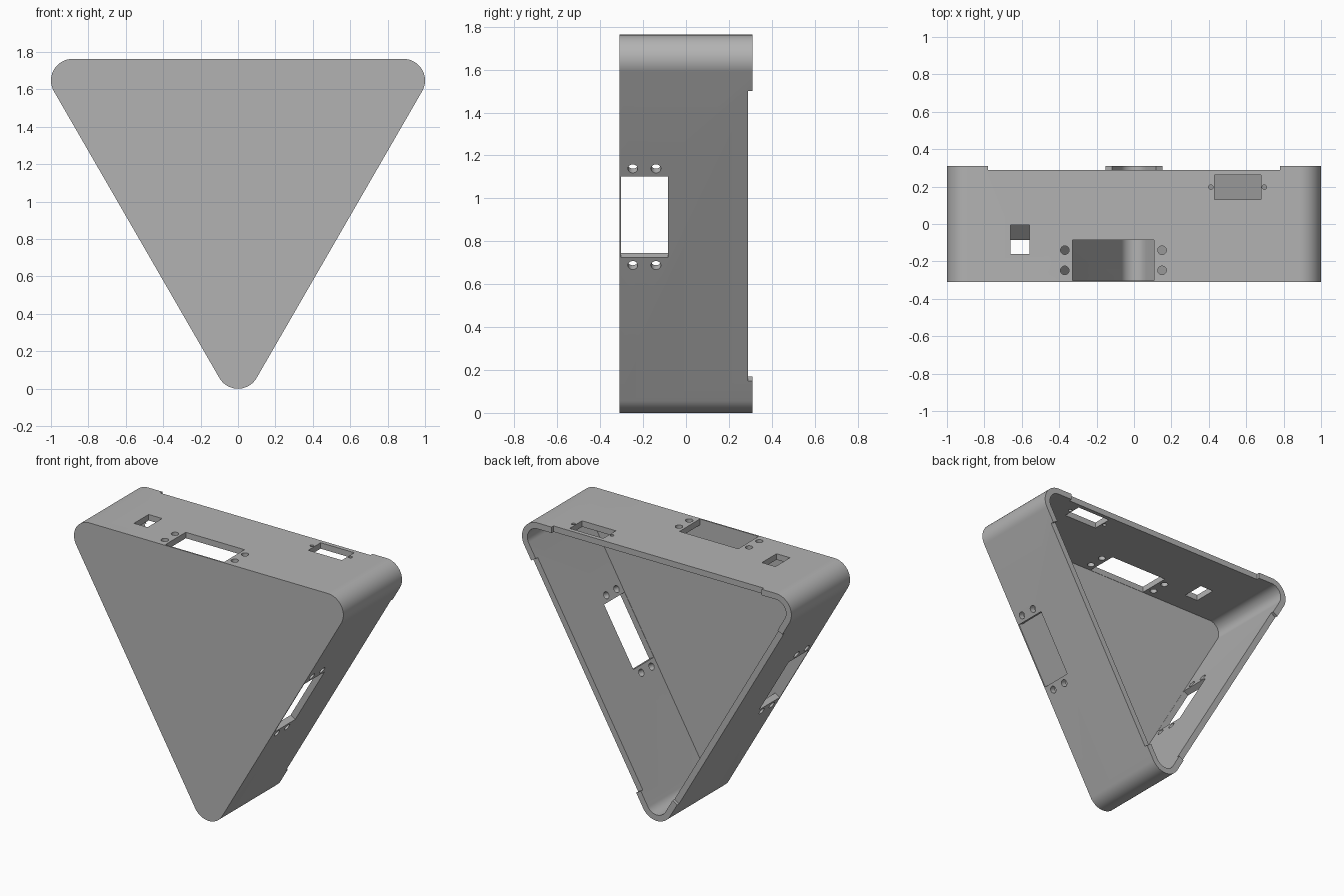
import bpy, bmesh
from math import radians, cos, sin, pi
from mathutils import Matrix, Vector

if "Cube" in bpy.data.objects:
    bpy.data.objects.remove(bpy.data.objects["Cube"])

RADIUS, WALL = 0.115, 0.04
FRONT, RIM, LIP = -0.311, 0.29, 0.311
CORNERS = [(0.885, 1.648, 30), (-0.885, 1.648, 150), (0, 0.115, 270)]
CENTRE = Vector((0, 0, 1.137))
TOP = 0.626          # distance from centre to each outer wall

grey = bpy.data.materials.new("plain grey")
grey.use_nodes = True
grey.diffuse_color = (0.45, 0.45, 0.45, 1)
grey.node_tree.nodes["Principled BSDF"].inputs["Base Color"].default_value = grey.diffuse_color


def make_object(name, bm):
    bmesh.ops.recalc_face_normals(bm, faces=bm.faces)
    mesh = bpy.data.meshes.new(name)
    bm.to_mesh(mesh)
    bm.free()
    mesh.materials.append(grey)
    obj = bpy.data.objects.new(name, mesh)
    bpy.context.collection.objects.link(obj)
    return obj


def rounded_triangle(name, radius, y0, y1, steps=20):
    """Prism with three round corners, extruded along y."""
    bm = bmesh.new()
    ring = []
    for cx, cz, mid in CORNERS:
        for i in range(steps + 1):
            a = radians(mid - 60 + 120 * i / steps)
            ring.append(bm.verts.new((cx + radius * cos(a), y0, cz + radius * sin(a))))
    face = bm.faces.new(ring)
    out = bmesh.ops.extrude_face_region(bm, geom=[face])
    verts = [v for v in out["geom"] if isinstance(v, bmesh.types.BMVert)]
    bmesh.ops.translate(bm, verts=verts, vec=(0, y1 - y0, 0))
    return make_object(name, bm)


def wall_frame(angle):
    """Moves a cutter made for the top wall onto another wall."""
    return Matrix.Translation(CENTRE) @ Matrix.Rotation(radians(angle), 4, "Y")


def add_box(bm, frame, u0, u1, y0, y1, depth=0.2):
    place = Matrix.Translation(((u0 + u1) / 2, (y0 + y1) / 2, TOP - WALL / 2))
    size = Matrix.Diagonal((u1 - u0, y1 - y0, depth, 1))
    bmesh.ops.create_cube(bm, size=1, matrix=frame @ place @ size)


def add_drill(bm, frame, u, y, radius):
    place = Matrix.Translation((u, y, TOP - WALL / 2))
    bmesh.ops.create_cone(bm, cap_ends=True, segments=24, radius1=radius,
                          radius2=radius, depth=0.12, matrix=frame @ place)


# Outer case and the cavity open at the back
case = rounded_triangle("triangular_case", RADIUS, FRONT, LIP)
cavity = rounded_triangle("cavity_cutter", RADIUS - WALL, FRONT + 0.007, LIP + 0.2)

# Lowered rim between the corner lips
rims = []
for angle in (0, 120, -120):
    bm = bmesh.new()
    add_box(bm, wall_frame(angle), -0.78, 0.78, RIM, RIM + 0.1)
    rims.append(make_object("rim_cutter", bm))

# Large window with four screw holes on each wall
bm = bmesh.new()
for angle, middle in ((0, -0.11), (120, -0.103), (-120, 0.103)):
    frame = wall_frame(angle)
    add_box(bm, frame, middle - 0.218, middle + 0.218, -0.302, -0.085, 0.12)
    for side in (-0.26, 0.26):
        for y in (-0.248, -0.14):
            add_drill(bm, frame, middle + side, y, 0.023)

# Small switch opening and socket opening in the top wall
top = wall_frame(0)
add_box(bm, top, -0.66, -0.56, -0.16, -0.005, 0.12)
add_box(bm, top, 0.43, 0.68, 0.13, 0.262, 0.12)
for u in (0.411, 0.697):
    add_drill(bm, top, u, 0.197, 0.012)
windows = make_object("window_cutter", bm)

# Cut the case, then drop the cutters
cutters = [cavity, *rims, windows]
for cutter in cutters:
    cutter.hide_render = True
    mod = case.modifiers.new("cut", "BOOLEAN")
    mod.operation = "DIFFERENCE"
    mod.solver = "EXACT"
    mod.object = cutter
bpy.context.view_layer.objects.active = case
case.select_set(True)
for mod in list(case.modifiers):
    bpy.ops.object.modifier_apply(modifier=mod.name)
for cutter in cutters:
    bpy.data.objects.remove(cutter)
bpy.ops.object.shade_smooth_by_angle(angle=radians(30))
